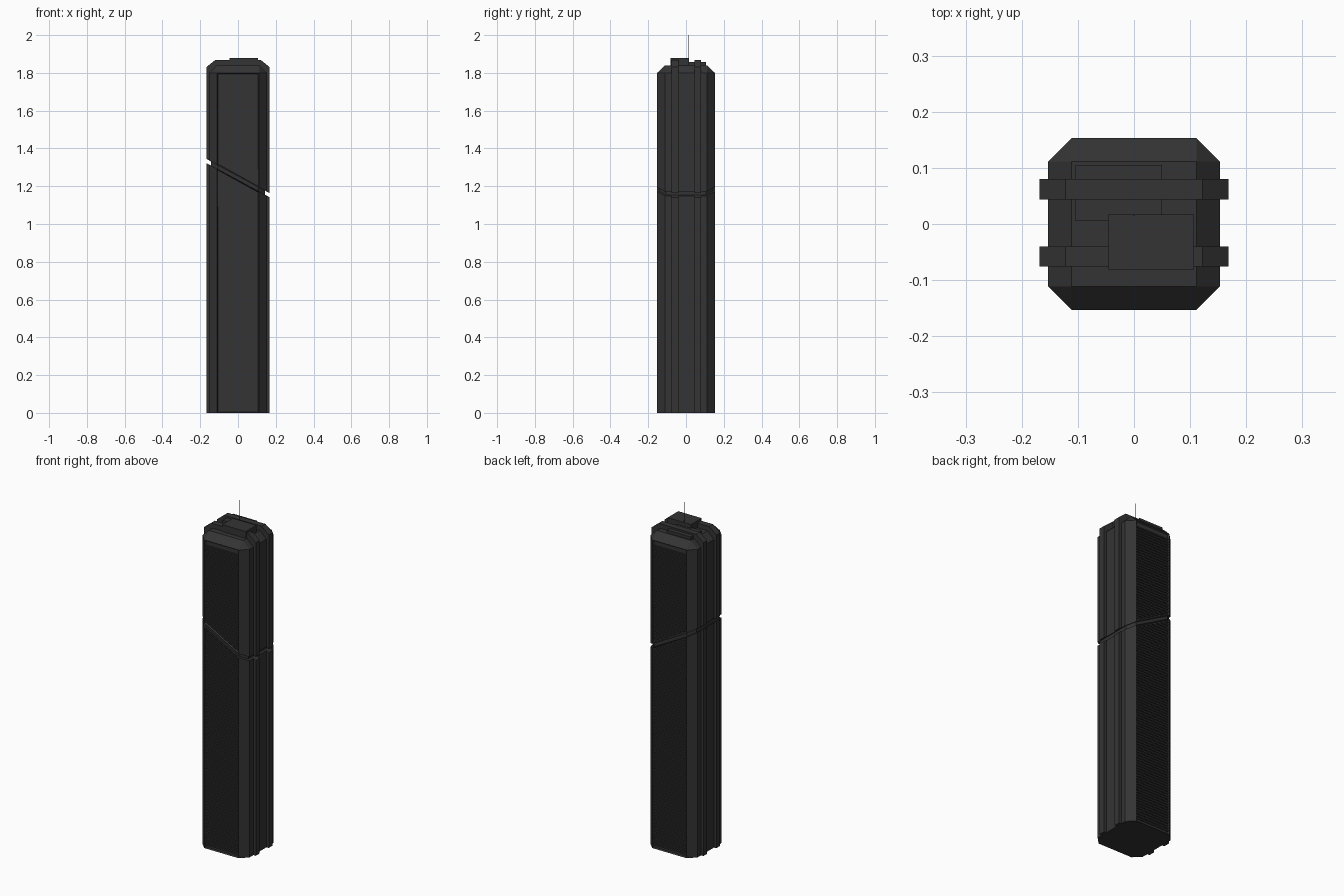
import bpy, bmesh
from mathutils import Vector

if "Cube" in bpy.data.objects:
    bpy.data.objects.remove(bpy.data.objects["Cube"])

grey = bpy.data.materials.new("charcoal")
grey.use_nodes = True
grey.diffuse_color = (0.034, 0.034, 0.034, 1)
grey.node_tree.nodes["Principled BSDF"].inputs["Base Color"].default_value = grey.diffuse_color

HALF, FLAT = 0.153, 0.111          # tower half width, half width of its flat sides
SLOPE, CUT_Z, GAP = 0.54, 1.243, 0.011
TILT = Vector((SLOPE, 0, 1))       # normal of the slanted cut


def finish(bm, name):
    bmesh.ops.recalc_face_normals(bm, faces=bm.faces)
    mesh = bpy.data.meshes.new(name)
    bm.to_mesh(mesh)
    bm.free()
    mesh.materials.append(grey)
    obj = bpy.data.objects.new(name, mesh)
    bpy.context.collection.objects.link(obj)
    return obj


def hull(points):
    bm = bmesh.new()
    for p in points:
        bm.verts.new(p)
    bmesh.ops.convex_hull(bm, input=bm.verts)
    bmesh.ops.dissolve_limit(bm, angle_limit=0.01, verts=bm.verts, edges=bm.edges)
    return bm


def clip(bm, side, gap):
    """Keep the part above (side 1) or below (side -1) the slanted cut."""
    geom = bm.verts[:] + bm.edges[:] + bm.faces[:]
    bmesh.ops.bisect_plane(bm, geom=geom, plane_co=(0, 0, CUT_Z + side * gap),
                           plane_no=TILT * side, clear_inner=True)
    rim = [e for e in bm.edges if e.is_boundary]
    bmesh.ops.holes_fill(bm, edges=rim, sides=0)
    bmesh.ops.recalc_face_normals(bm, faces=bm.faces)
    return bm


def add_box(bm, x0, x1, y0, y1, z0, z1):
    verts = bmesh.ops.create_cube(bm, size=1)["verts"]
    for v in verts:
        v.co = (x1 if v.co.x > 0 else x0, y1 if v.co.y > 0 else y0, z1 if v.co.z > 0 else z0)


def box(name, *size):
    bm = bmesh.new()
    add_box(bm, *size)
    return finish(bm, name)


def octagon(z, half=HALF, flat=FLAT):
    return [(sx * a, sy * b, z) for sx in (-1, 1) for sy in (-1, 1)
            for a, b in ((half, flat), (flat, half))]


def tower():
    roof = [(sx * FLAT, sy * FLAT, 1.84) for sx in (-1, 1) for sy in (-1, 1)]
    return hull(octagon(0) + octagon(1.8) + roof)


def rib(y0, y1):
    profile = [(0.168, 0), (0.168, 1.83), (0.122, 1.867)]
    return hull([(s * x, y, z) for x, z in profile for s in (-1, 1) for y in (y0, y1)])


def slats():
    bm = bmesh.new()
    pitch = 0.016
    for i in range(110):
        z = 0.018 + i * pitch
        for s in (-1, 1):
            y0, y1 = sorted((s * 0.142, s * 0.151))
            add_box(bm, -0.106, 0.106, y0, y1, z, z + pitch / 2)
    return bm


# Two tower sections, with ribs and slats, parted by the slanted gap
for side, label in ((-1, "lower"), (1, "upper")):
    body = clip(tower(), side, GAP)
    for s in (-1, 1):
        wall = [f for f in body.faces if f.normal.y * s > 0.99]
        bmesh.ops.inset_region(body, faces=wall, thickness=0.007)
        pushed = [f for f in wall if f.is_valid]
        for v in {v for f in pushed for v in f.verts}:
            v.co.y -= s * 0.008
    finish(body, label + "_tower")
    finish(clip(rib(-0.076, -0.040), side, GAP), label + "_front_rib")
    finish(clip(rib(0.044, 0.080), side, GAP), label + "_back_rib")
    finish(clip(slats(), side, GAP + 0.012), label + "_slats")

# Recessed core seen inside the gap
finish(hull(octagon(0.9, 0.143, 0.106) + octagon(1.6, 0.143, 0.106)), "gap_core")

# Roof plant and mast
box("back_roof_block", -0.104, 0.050, 0.005, 0.105, 1.82, 1.857)
box("front_roof_block", -0.045, 0.107, -0.081, 0.017, 1.82, 1.88)
box("mast", -0.001, 0.001, 0.014, 0.016, 1.87, 2.0)
